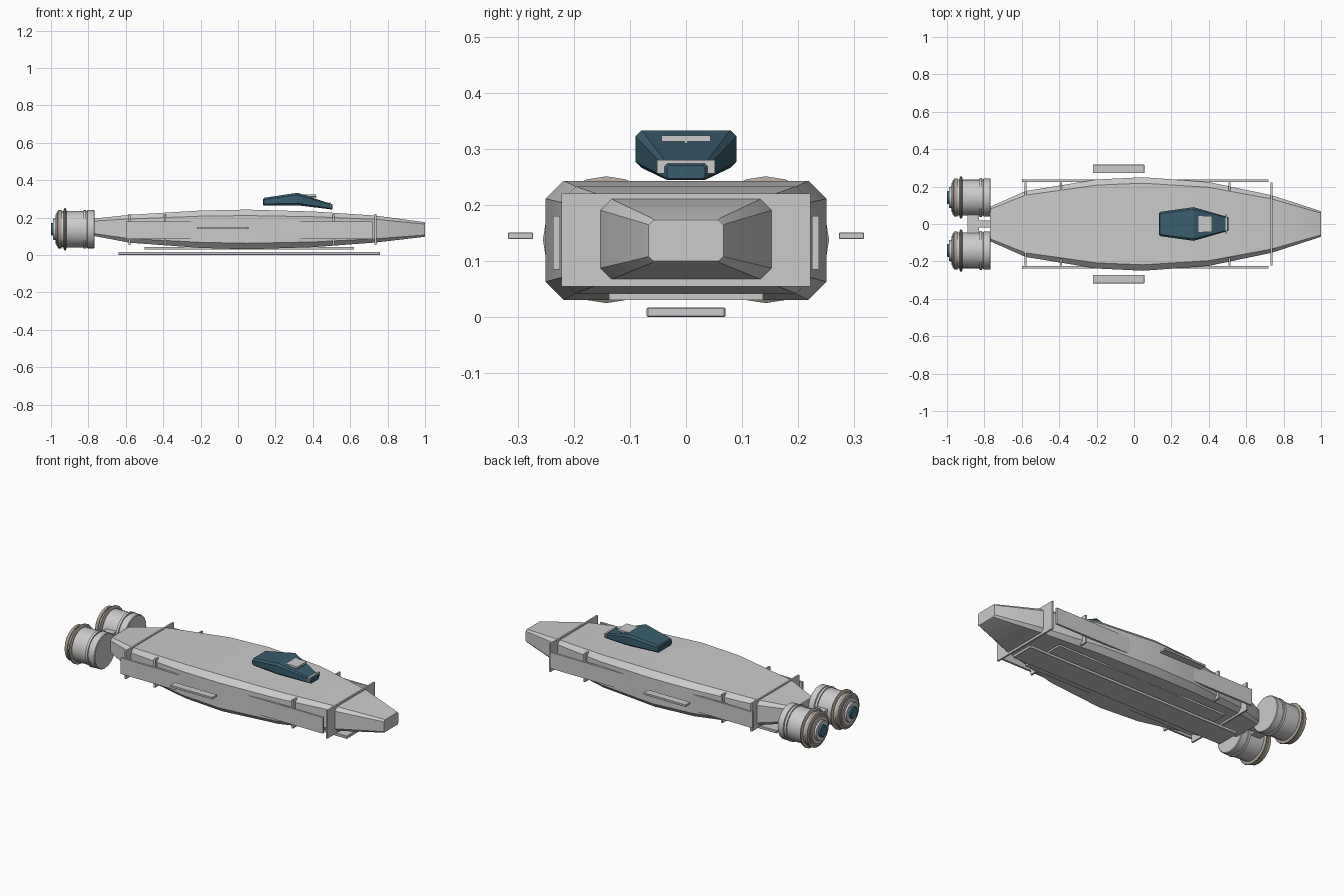
import bpy, bmesh, math

if "Cube" in bpy.data.objects:
    bpy.data.objects.remove(bpy.data.objects["Cube"])

def material(name, color):
    m = bpy.data.materials.new(name)
    m.diffuse_color = (*color, 1)
    m.use_nodes = True
    m.node_tree.nodes["Principled BSDF"].inputs["Base Color"].default_value = m.diffuse_color
    return m

TEAL = material("dark_teal", (0.04, 0.11, 0.155))
CORE = material("engine_blue", (0.05, 0.17, 0.25))
BRONZE = material("dull_bronze", (0.42, 0.37, 0.31))

def finish(name, bm, mat=None, smooth=None):
    bmesh.ops.recalc_face_normals(bm, faces=bm.faces)
    me = bpy.data.meshes.new(name)
    bm.to_mesh(me)
    bm.free()
    ob = bpy.data.objects.new(name, me)
    bpy.context.collection.objects.link(ob)
    if mat:
        me.materials.append(mat)
    if smooth:
        bpy.ops.object.select_all(action='DESELECT')
        ob.select_set(True)
        bpy.context.view_layer.objects.active = ob
        bpy.ops.object.shade_smooth_by_angle(angle=math.radians(smooth))
    return ob

def box(name, x, y, z, bevel=0.0, mat=None):
    """Box from (min, max) pairs, optionally bevelled."""
    bm = bmesh.new()
    bmesh.ops.create_cube(bm, size=1)
    for v in bm.verts:
        for i, (a, b) in enumerate((x, y, z)):
            v.co[i] = (a + b) / 2 + v.co[i] * (b - a)
    if bevel:
        bmesh.ops.bevel(bm, geom=bm.edges[:], offset=bevel, segments=1, affect='EDGES')
    return finish(name, bm, mat)

def loft(name, stations, mat=None, smooth=None):
    """Skin chamfered rectangles; station = x, half width, z low, z high, chamfer."""
    bm = bmesh.new()
    rings = []
    for x, w, lo, hi, c in stations:
        pts = [(w, lo + c), (w, hi - c), (w - c, hi), (c - w, hi),
               (-w, hi - c), (-w, lo + c), (c - w, lo), (w - c, lo)]
        rings.append([bm.verts.new((x, y, z)) for y, z in pts])
    for a, b in zip(rings, rings[1:]):
        for i in range(8):
            j = (i + 1) % 8
            bm.faces.new((a[i], a[j], b[j], b[i]))
    bm.faces.new(rings[0])
    bm.faces.new(rings[-1])
    return finish(name, bm, mat, smooth)

def lathe(name, profile, cy, cz, mat=None, n=20):
    """Closed solid turned about an x-axis line; profile = (x, radius)."""
    bm = bmesh.new()
    rings = [[bm.verts.new((x, cy + r * math.cos(math.tau * i / n),
                            cz + r * math.sin(math.tau * i / n))) for i in range(n)]
             for x, r in profile]
    for a, b in zip(rings, rings[1:]):
        for i in range(n):
            j = (i + 1) % n
            bm.faces.new((a[i], a[j], b[j], b[i]))
    bm.faces.new(rings[0])
    bm.faces.new(rings[-1])
    return finish(name, bm, mat, 30)

# Long tapered hull
loft("hull", [
    (-0.77, 0.092, 0.102, 0.195, 0.013),
    (-0.58, 0.176, 0.066, 0.215, 0.022),
    (-0.20, 0.238, 0.038, 0.238, 0.030),
    (0.05, 0.250, 0.031, 0.243, 0.032),
    (0.40, 0.224, 0.042, 0.233, 0.028),
    (0.735, 0.154, 0.067, 0.211, 0.020),
    (0.995, 0.070, 0.097, 0.176, 0.010),
    (1.0, 0.067, 0.100, 0.173, 0.009)], smooth=30)

# Rectangular frame plates through the hull
for i, x in enumerate((-0.58, -0.39, 0.51, 0.735)):
    box(f"frame_plate_{i + 1}", (x - 0.005, x + 0.005), (-0.222, 0.222), (0.055, 0.22))

# Side armour strips and floating side fins
for side, s in (("left", 1), ("right", -1)):
    box(f"side_strip_{side}", (-0.60, 0.72), sorted((s * 0.225, s * 0.237)), (0.085, 0.18))
    box(f"side_fin_{side}", (-0.22, 0.055), sorted((s * 0.273, s * 0.317)), (0.139, 0.151), 0.001)

# Belly plates
box("belly_plate", (-0.50, 0.62), (-0.137, 0.137), (0.031, 0.042))
box("keel_plate", (-0.64, 0.76), (-0.07, 0.07), (0.0, 0.017), 0.002)

# Cockpit canopy with front sill and roof sensor
loft("cockpit", [
    (0.135, 0.060, 0.268, 0.300, 0.008),
    (0.140, 0.065, 0.264, 0.306, 0.009),
    (0.318, 0.090, 0.266, 0.333, 0.011),
    (0.500, 0.038, 0.244, 0.273, 0.005),
    (0.505, 0.034, 0.247, 0.270, 0.004)], TEAL)
box("cockpit_sill", (0.488, 0.498), (-0.052, 0.052), (0.256, 0.280))
box("roof_sensor", (0.345, 0.418), (-0.044, 0.044), (0.313, 0.324))
lathe("sensor_rod", [(0.35, 0.003), (0.42, 0.003)], 0, 0.312, n=8)

# Engine mount
box("engine_crossbar", (-0.89, -0.828), (-0.055, 0.055), (0.118, 0.165))
box("engine_strut", (-0.84, -0.76), (-0.018, 0.018), (0.122, 0.16))

# Twin engines
CZ = 0.138
for side, cy in (("left", 0.142), ("right", -0.142)):
    lathe(f"engine_body_{side}", [(-0.767, 0.098), (-0.77, 0.102), (-0.805, 0.102),
          (-0.807, 0.097), (-0.93, 0.097), (-0.955, 0.095)], cy, CZ)
    lathe(f"engine_band_{side}", [(-0.812, 0.104), (-0.826, 0.104)], cy, CZ)
    lathe(f"engine_flange_{side}", [(-0.918, 0.106), (-0.922, 0.113), (-0.928, 0.113),
          (-0.932, 0.106)], cy, CZ, BRONZE)
    lathe(f"engine_rear_ring_{side}", [(-0.945, 0.102), (-0.962, 0.102), (-0.966, 0.09),
          (-0.97, 0.09)], cy, CZ, BRONZE)
    lathe(f"engine_nozzle_{side}", [(-0.96, 0.078), (-0.976, 0.078), (-0.977, 0.058),
          (-0.988, 0.056)], cy, CZ)
    lathe(f"engine_core_{side}", [(-0.98, 0.034), (-0.997, 0.034), (-1.0, 0.030)], cy, CZ, CORE)
